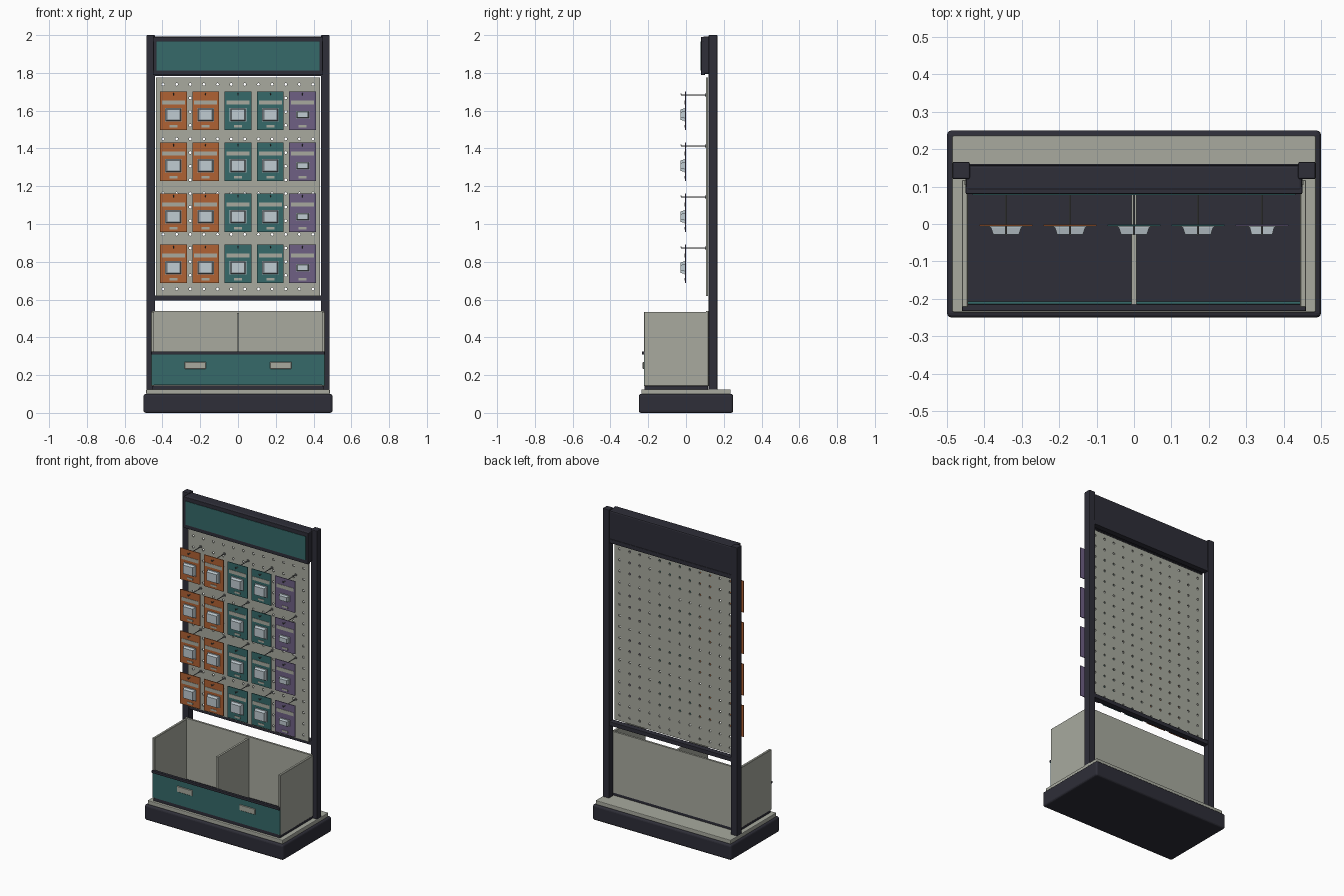
import bpy, bmesh, math
from mathutils import Matrix, Vector

if "Cube" in bpy.data.objects:
    bpy.data.objects.remove(bpy.data.objects["Cube"], do_unlink=True)


def material(name, *srgb):
    linear = [((c / 255 + 0.055) / 1.055) ** 2.4 for c in srgb] + [1]
    m = bpy.data.materials.new(name)
    m.use_nodes = True
    m.diffuse_color = linear
    m.node_tree.nodes["Principled BSDF"].inputs["Base Color"].default_value = linear
    return m


dark = material("charcoal frame", 46, 46, 56)
stone = material("warm grey panel", 168, 170, 159)
teal = material("teal", 54, 106, 106)
orange = material("orange", 176, 98, 52)
purple = material("purple", 110, 96, 132)
clear = material("pale blister", 192, 204, 210)
steel = material("hook steel", 120, 122, 122)


def finish(name, bm, mat):
    bmesh.ops.recalc_face_normals(bm, faces=bm.faces)
    mesh = bpy.data.meshes.new(name)
    bm.to_mesh(mesh)
    bm.free()
    mesh.materials.append(mat)
    ob = bpy.data.objects.new(name, mesh)
    bpy.context.collection.objects.link(ob)
    return ob


def box(name, mat, x, y, z, bevel=0, segments=2):
    """Box from (min, max) ranges, with optional rounded edges."""
    bm = bmesh.new()
    bmesh.ops.create_cube(bm, size=1)
    for v in bm.verts:
        v.co = [r[0] if c < 0 else r[1] for c, r in zip(v.co, (x, y, z))]
    ob = finish(name, bm, mat)
    if bevel:
        mod = ob.modifiers.new("Bevel", "BEVEL")
        mod.width, mod.segments = bevel, segments
    return ob


def span(centre, size):
    return (centre - size / 2, centre + size / 2)


def wide(half):
    return (-half, half)


# Plinth
box("base", dark, wide(0.5), wide(0.25), (0, 0.1), 0.012, 3)
box("base_plate", stone, wide(0.486), wide(0.236), (0.098, 0.125), 0.004)

# Upright frame
for side, s in (("left", 1), ("right", -1)):
    box(side + "_post", dark, span(s * 0.462, 0.046), (0.12, 0.166), (0.12, 2), 0.004)
for name, z in (("lower", 0.608), ("upper", 1.797)):
    box(name + "_rail", dark, wide(0.445), (0.123, 0.161), span(z, 0.027), 0.003)

# Header sign with raised border
box("header_box", dark, wide(0.45), (0.088, 0.158), (1.795, 1.993), 0.008)
for name, z in (("top", 1.978), ("bottom", 1.801)):
    box("header_border_" + name, dark, wide(0.45), (0.08, 0.1), span(z, 0.026), 0.003)
for side, s in (("left", 1), ("right", -1)):
    box("header_border_" + side, dark, span(s * 0.44, 0.018), (0.08, 0.1), (1.79, 1.99), 0.003)
box("header_sign", teal, wide(0.432), (0.078, 0.095), (1.813, 1.966))

# Perforated panel: one square cell with an octagonal hole, repeated
COLS, ROWS, CELL, HOLE = 12, 16, 0.0722, 0.0075
PANEL_Z = 0.62
bm = bmesh.new()
for col in range(COLS):
    for row in range(ROWS):
        cx = (col - COLS / 2 + 0.5) * CELL
        cz = PANEL_Z + (row + 0.5) * CELL
        outer, inner = [], []
        for k in range(8):
            a = k * math.pi / 4
            c, s = math.cos(a), math.sin(a)
            reach = CELL / 2 / max(abs(c), abs(s))
            outer.append(bm.verts.new((cx + c * reach, 0.105, cz + s * reach)))
            inner.append(bm.verts.new((cx + c * HOLE, 0.105, cz + s * HOLE)))
        for k in range(8):
            n = (k + 1) % 8
            bm.faces.new((outer[k], outer[n], inner[n], inner[k]))
bmesh.ops.remove_doubles(bm, verts=bm.verts, dist=0.001)
panel = finish("peg_panel", bm, stone)
mod = panel.modifiers.new("Thickness", "SOLIDIFY")
mod.thickness, mod.offset = 0.01, 0
panel.location.y = 0.006

# Storage bin
box("bin_floor", dark, wide(0.456), (-0.22, 0.116), (0.124, 0.145))
for side, s in (("left", 1), ("right", -1)):
    box(side + "_bin_wall", stone, span(s * 0.452, 0.016), (-0.222, 0.118), (0.142, 0.535), 0.002, 1)
box("bin_back", stone, wide(0.455), (0.105, 0.118), (0.142, 0.54))
box("bin_divider", stone, wide(0.0065), (-0.215, 0.106), (0.142, 0.53))
box("bin_front", teal, wide(0.459), (-0.2235, -0.207), (0.147, 0.313))
box("bin_lip", dark, wide(0.46), (-0.233, -0.214), (0.309, 0.326), 0.003)
for side, s in (("left", 1), ("right", -1)):
    box(side + "_bin_label", stone, span(s * 0.226, 0.112), (-0.229, -0.222), (0.233, 0.27), 0.002, 1)


def blister(name, x, z, w, h):
    """Tapered tray on a thin flange."""
    bm = bmesh.new()
    bmesh.ops.create_cube(bm, size=1)
    for v in bm.verts:
        front = v.co.y < 0
        k = 0.84 if front else 1
        v.co = (x + v.co.x * w * k, -0.028 if front else -0.008, z + v.co.z * h * k)
    flange = bmesh.ops.create_cube(bm, size=1)["verts"]
    for v in flange:
        v.co = (x + v.co.x * (w + 0.006), -0.007 + v.co.y * 0.004, z + v.co.z * (h + 0.006))
    return finish(name, bm, clear)


def rod(bm, start, end, radius):
    a, b = Vector(start), Vector(end)
    turn = (b - a).to_track_quat("Z", "Y").to_matrix().to_4x4()
    bmesh.ops.create_cone(bm, cap_ends=True, segments=8, radius1=radius, radius2=radius,
                          depth=(b - a).length, matrix=Matrix.Translation((a + b) / 2) @ turn)


# Hooks and hanging packs
colours = (orange, orange, teal, teal, purple)
for row in range(4):
    top = 1.702 - row * 0.27
    for col, colour in enumerate(colours):
        x = (col - 2) * 0.171
        tag = f"_{row + 1}_{col + 1}"
        hook_z = top - 0.018
        bm = bmesh.new()
        rod(bm, (x, 0.11, hook_z), (x, -0.024, hook_z), 0.0025)
        rod(bm, (x, -0.024, hook_z - 0.002), (x, -0.028, hook_z + 0.008), 0.0025)
        rod(bm, (x, 0.108, hook_z), (x, 0.1, hook_z), 0.008)
        finish("hook" + tag, bm, steel)
        box("card" + tag, colour, span(x, 0.142), (-0.005, -0.001), (top - 0.205, top))
        box("card_band" + tag, stone, span(x, 0.122), (-0.007, -0.004), (top - 0.07, top - 0.047))
        box("card_strip" + tag, stone, span(x, 0.042), (-0.007, -0.004), (top - 0.191, top - 0.179))
        w, h = (0.066, 0.034) if colour == purple else (0.082, 0.066)
        blister("blister" + tag, x, top - 0.123, w, h)
